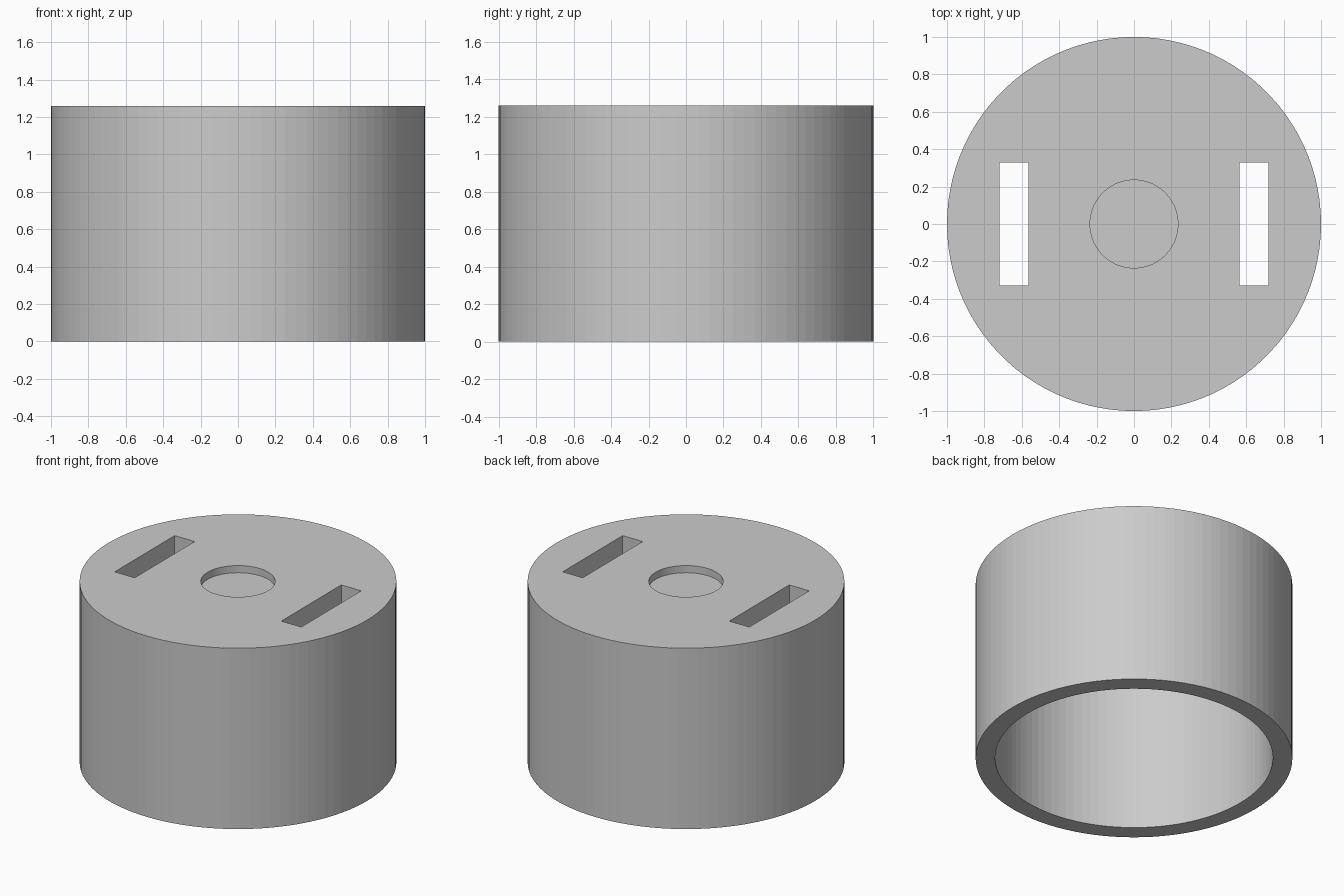
import bpy, bmesh
from math import pi
from mathutils import Matrix, Vector

cube = bpy.data.objects.get("Cube")
if cube:
    bpy.data.objects.remove(cube, do_unlink=True)

SEGMENTS = 100
HEIGHT = 1.26
RADIUS, BORE = 1.0, 0.877
TOP_THICKNESS = 0.17
RECESS_RADIUS, RECESS_DEPTH = 0.235, 0.05
SLOT_X, SLOT_WIDTH, SLOT_LENGTH = 0.642, 0.154, 0.66

grey = bpy.data.materials.new("plain grey")
grey.use_nodes = True
colour = (0.6, 0.6, 0.6, 1)
grey.diffuse_color = colour
grey.node_tree.nodes["Principled BSDF"].inputs["Base Color"].default_value = colour


def add_object(name, bm):
    bmesh.ops.recalc_face_normals(bm, faces=bm.faces)
    mesh = bpy.data.meshes.new(name)
    bm.to_mesh(mesh)
    bm.free()
    mesh.materials.append(grey)
    obj = bpy.data.objects.new(name, mesh)
    bpy.context.scene.collection.objects.link(obj)
    return obj


# Hollow cap: half section turned around the z axis, with a shallow round recess
roof = HEIGHT - TOP_THICKNESS
floor = HEIGHT - RECESS_DEPTH
section = [(0, roof), (BORE, roof), (BORE, 0), (RADIUS, 0), (RADIUS, HEIGHT),
           (RECESS_RADIUS, HEIGHT), (RECESS_RADIUS, floor), (0, floor)]
bm = bmesh.new()
verts = [bm.verts.new((r, 0, z)) for r, z in section]
edges = [bm.edges.new(pair) for pair in zip(verts, verts[1:])]
bmesh.ops.spin(bm, geom=verts + edges, cent=(0, 0, 0), axis=(0, 0, 1),
               angle=2 * pi, steps=SEGMENTS, use_merge=True)
bmesh.ops.remove_doubles(bm, verts=bm.verts, dist=1e-4)
cap = add_object("hollow_cap", bm)

# Two straight slots cut through the top
bm = bmesh.new()
for side in (-1, 1):
    place = Matrix.Translation((side * SLOT_X, 0, HEIGHT))
    size = Matrix.Diagonal(Vector((SLOT_WIDTH, SLOT_LENGTH, 3 * TOP_THICKNESS, 1)))
    bmesh.ops.create_cube(bm, size=1, matrix=place @ size)
cutter = add_object("slot_cutter", bm)
cutter.hide_render = True

cut = cap.modifiers.new("slots", 'BOOLEAN')
cut.operation = 'DIFFERENCE'
cut.solver = 'EXACT'
cut.object = cutter

# Apply the cut and drop the cutter
bpy.ops.object.select_all(action='DESELECT')
bpy.context.view_layer.objects.active = cap
cap.select_set(True)
bpy.ops.object.modifier_apply(modifier=cut.name)
bpy.data.objects.remove(cutter, do_unlink=True)
